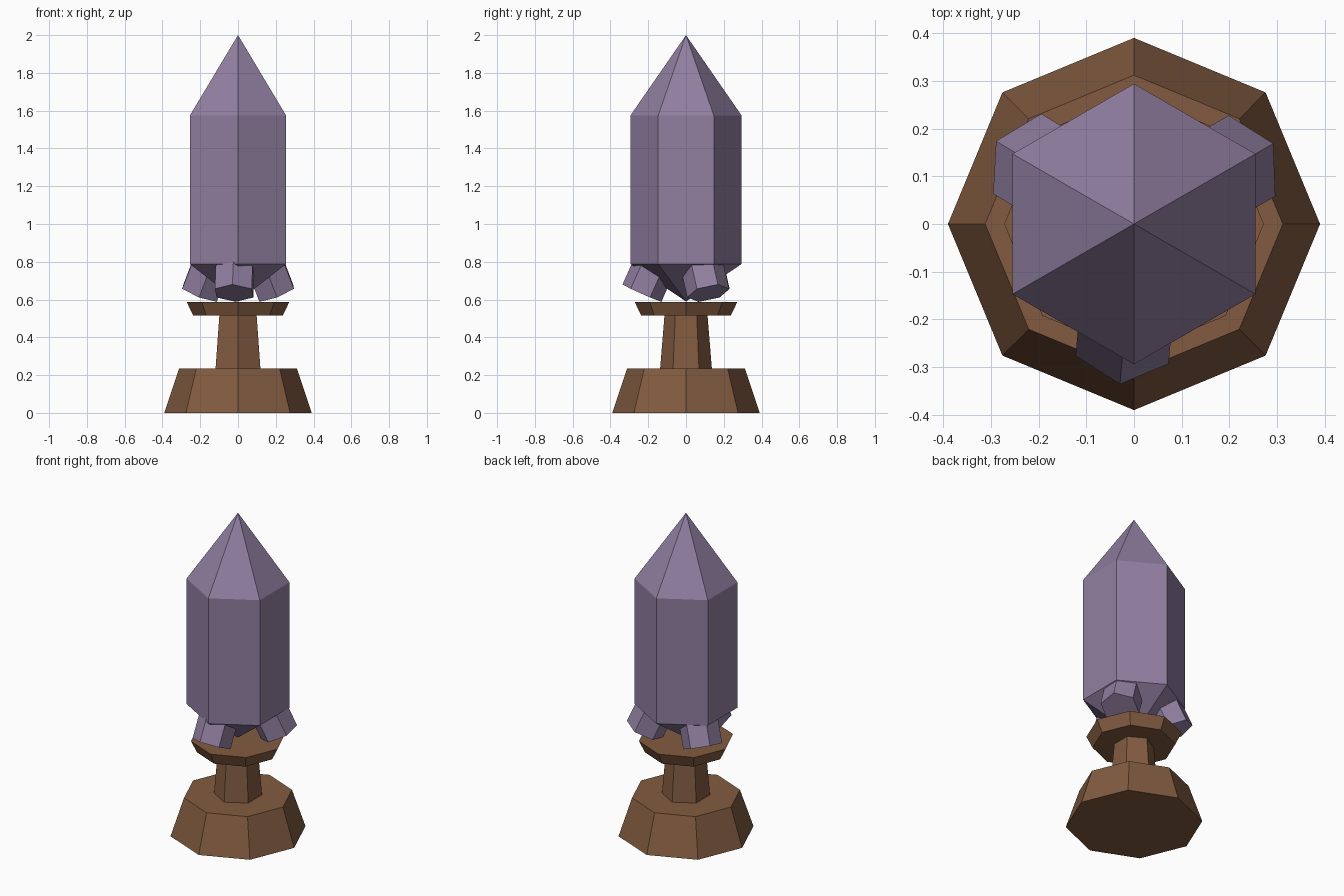
import bpy, bmesh, math
from mathutils import Vector, Matrix

if "Cube" in bpy.data.objects:
    bpy.data.objects.remove(bpy.data.objects["Cube"])


def material(name, srgb):
    m = bpy.data.materials.new(name)
    m.diffuse_color = [((c / 255 + 0.055) / 1.055) ** 2.4 for c in srgb] + [1]
    m.use_nodes = True
    m.node_tree.nodes["Principled BSDF"].inputs["Base Color"].default_value = m.diffuse_color
    return m


wood = material("brown wood", (130, 91, 64))
gem = material("dusty purple crystal", (145, 127, 161))


def lathe(name, sides, profile, turn, mat, matrix=Matrix()):
    """Faceted solid from (radius, height) rings; radius 0 makes a point."""
    bm = bmesh.new()
    rings = []
    for r, z in profile:
        if r == 0:
            rings.append([bm.verts.new((0, 0, z))])
        else:
            angles = [turn + math.tau * i / sides for i in range(sides)]
            rings.append([bm.verts.new((r * math.cos(a), r * math.sin(a), z)) for a in angles])
    for a, b in zip(rings, rings[1:]):
        for i in range(sides):
            j = (i + 1) % sides
            if len(a) == 1:
                bm.faces.new((a[0], b[j], b[i]))
            elif len(b) == 1:
                bm.faces.new((a[i], a[j], b[0]))
            else:
                bm.faces.new((a[i], a[j], b[j], b[i]))
    for ring in (rings[0], rings[-1]):
        if len(ring) > 1:
            bm.faces.new(ring)
    bmesh.ops.recalc_face_normals(bm, faces=bm.faces)
    bm.transform(matrix)
    mesh = bpy.data.meshes.new(name)
    bm.to_mesh(mesh)
    bm.free()
    mesh.materials.append(mat)
    obj = bpy.data.objects.new(name, mesh)
    bpy.context.collection.objects.link(obj)
    return obj


# Wooden stand: foot, stem and dish
lathe("foot", 8, [(0.39, 0), (0.312, 0.235)], 0, wood)
lathe("stem", 6, [(0.137, 0.235), (0.114, 0.515)], math.pi / 2, wood)
lathe("dish", 8, [(0.237, 0.515), (0.272, 0.588)], 0, wood)

# Large crystal, pointed at both ends
lathe("main_crystal", 6, [(0, 0.59), (0.294, 0.788), (0.294, 1.575), (0, 2.0)],
      math.pi / 2, gem)

# Small prisms leaning outward below the large crystal
for i, azimuth in enumerate((265, 30, 149)):
    place = (Matrix.Rotation(math.radians(azimuth), 4, 'Z')
             @ Matrix.Translation(Vector((0.234, 0, 0.634)))
             @ Matrix.Rotation(math.radians(-24), 4, 'Y'))
    lathe(f"small_crystal_{i + 1}", 6, [(0.113, 0), (0.113, 0.3)], 0, gem, place)
